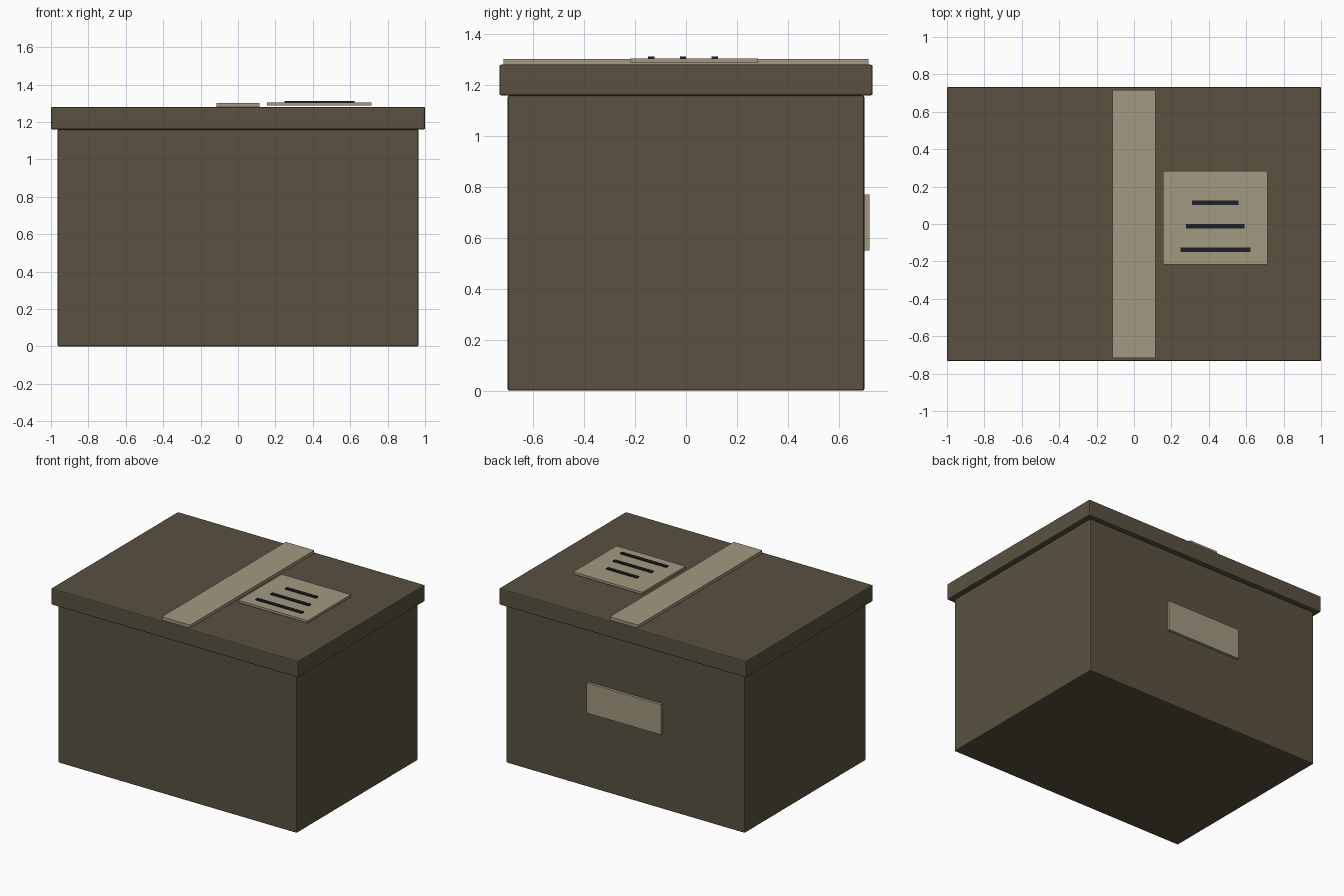
import bpy

if "Cube" in bpy.data.objects:
    bpy.data.objects.remove(bpy.data.objects["Cube"])


def material(name, rgb):
    m = bpy.data.materials.new(name)
    m.diffuse_color = (*rgb, 1)
    m.use_nodes = True
    m.node_tree.nodes["Principled BSDF"].inputs["Base Color"].default_value = m.diffuse_color
    return m


CARD = material("cardboard", (0.10, 0.083, 0.053))
PAPER = material("pale_paper", (0.36, 0.32, 0.22))
INK = material("dark_ink", (0.012, 0.014, 0.02))


def box(name, x, y, z, mat, bevel=0):
    """Box spanning the given (min, max) ranges, with optional softened edges."""
    spans = (x, y, z)
    bpy.ops.mesh.primitive_cube_add(size=1, location=[(a + b) / 2 for a, b in spans])
    ob = bpy.context.object
    ob.name = name
    ob.scale = [b - a for a, b in spans]
    bpy.ops.object.transform_apply(location=False, rotation=False, scale=True)
    ob.data.materials.append(mat)
    if bevel:
        mod = ob.modifiers.new("soft_edges", "BEVEL")
        mod.width = bevel
        mod.segments = 2
    return ob


# Carton and overhanging lid
box("box_body", (-0.965, 0.965), (-0.70, 0.70), (0, 1.16), CARD, 0.007)
box("box_lid", (-1, 1), (-0.733, 0.733), (1.16, 1.28), CARD, 0.007)

# Sealing tape across the lid
box("tape_strip", (-0.115, 0.115), (-0.717, 0.717), (1.28, 1.302), PAPER)

# Paper label with three printed bars
box("top_label", (0.155, 0.715), (-0.217, 0.283), (1.287, 1.304), PAPER)
for i, width in enumerate((0.25, 0.312, 0.375)):
    y = 0.113 - 0.125 * i
    box(f"label_bar_{i + 1}", (0.435 - width / 2, 0.435 + width / 2),
        (y - 0.0125, y + 0.0125), (1.303, 1.312), INK)

# Hand-hold patch on the back
box("back_patch", (-0.30, 0.30), (0.695, 0.72), (0.55, 0.77), PAPER)
